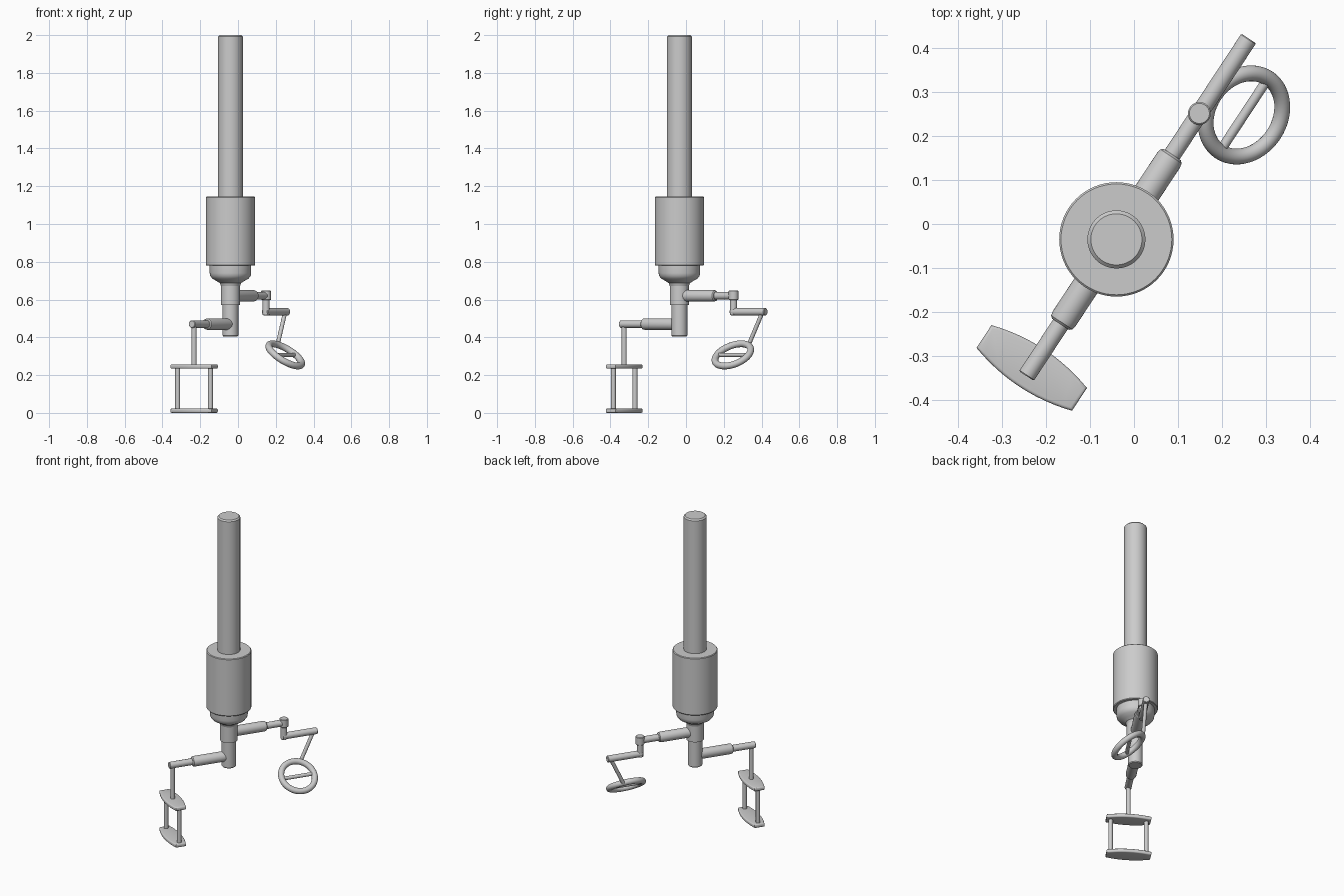
import bpy, bmesh, math
from mathutils import Vector, Matrix

if "Cube" in bpy.data.objects:
    bpy.data.objects.remove(bpy.data.objects["Cube"])

AX, AY = -0.04, -0.035                   # main axis position
D = Vector((0.55, 0.835, 0)).normalized()  # direction of both arms
Q = Vector((D.y, -D.x, 0))                 # sideways across the arms
Z = Vector((0, 0, 1))


def finish(name, bm, angle=35):
    bmesh.ops.recalc_face_normals(bm, faces=bm.faces)
    me = bpy.data.meshes.new(name)
    bm.to_mesh(me)
    bm.free()
    ob = bpy.data.objects.new(name, me)
    bpy.context.collection.objects.link(ob)
    bpy.ops.object.select_all(action='DESELECT')
    bpy.context.view_layer.objects.active = ob
    ob.select_set(True)
    bpy.ops.object.shade_smooth_by_angle(angle=math.radians(angle))
    return ob


def lathe(name, origin, direction, profile, seg=32):
    """Turn (radius, distance) pairs around an axis and cap both ends."""
    rot = direction.to_track_quat('Z', 'Y').to_matrix()
    bm = bmesh.new()
    rings = []
    for r, h in profile:
        rings.append([bm.verts.new(origin + rot @ Vector((
            r * math.cos(2 * math.pi * i / seg),
            r * math.sin(2 * math.pi * i / seg), h))) for i in range(seg)])
    for a, b in zip(rings, rings[1:]):
        for i in range(seg):
            j = (i + 1) % seg
            bm.faces.new((a[i], a[j], b[j], b[i]))
    bm.faces.new(rings[0])
    bm.faces.new(rings[-1])
    return finish(name, bm)


def rod(name, a, b, r, seg=24):
    v = b - a
    c = r * 0.12
    return lathe(name, a, v, [(r - c, 0), (r, c), (r, v.length - c), (r - c, v.length)], seg)


def on_arm(s, z):
    return Vector((AX, AY, z)) + D * s


# Shaft, housing and lower spindle
base = Vector((AX, AY, 0))
rod("shaft", base + Z * 1.13, base + Z * 2.0, 0.066, 48)
lathe("housing", base, Z, [
    (0.05, 0.67), (0.056, 0.687), (0.075, 0.699), (0.096, 0.711), (0.107, 0.725),
    (0.11, 0.74), (0.11, 0.779), (0.127, 0.779), (0.13, 0.783),
    (0.13, 1.141), (0.126, 1.145)], 64)
lathe("spindle", base, Z, [
    (0.038, 0.405), (0.042, 0.410), (0.042, 0.57), (0.051, 0.572),
    (0.051, 0.70)], 48)

# Arms with thick sleeves
sleeve = [(0.031, 0), (0.031, 0.215), (0.029, 0.226), (0.023, 0.231)]
lathe("upper_sleeve", on_arm(0, 0.62), D, sleeve)
lathe("lower_sleeve", on_arm(0, 0.47), -D, sleeve)
rod("upper_arm", on_arm(0.2, 0.62), on_arm(0.343, 0.62), 0.02)
rod("lower_arm", on_arm(-0.2, 0.47), on_arm(-0.372, 0.47), 0.02)

# Upper crank
rod("crank_knob", on_arm(0.343, 0.597), on_arm(0.343, 0.648), 0.026)
rod("crank_post", on_arm(0.343, 0.517), on_arm(0.343, 0.61), 0.019)
rod("crank_bar", on_arm(0.33, 0.535), on_arm(0.547, 0.535), 0.02)

# Tilted ring with crossbar
rod("ring_hanger", on_arm(0.525, 0.53), Vector((0.209, 0.331, 0.358)), 0.011)
centre = Vector((0.25, 0.248, 0.307))
tilt = math.radians(36)
up = -Q * math.cos(tilt) + Z * math.sin(tilt)
frame = Matrix((D, up, D.cross(up))).transposed().to_4x4()
bpy.ops.mesh.primitive_torus_add(major_radius=0.1, minor_radius=0.018,
                                 major_segments=56, minor_segments=20)
ring = bpy.context.object
ring.name = "ring"
ring.matrix_world = Matrix.Translation(centre) @ frame
bpy.ops.object.shade_smooth()
rod("ring_crossbar", centre - D * 0.098, centre + D * 0.098, 0.011)

# Lower frame: two lens shaped plates joined by posts
hub = on_arm(-0.35, 0)
rod("frame_hanger", hub + Z * 0.245, hub + Z * 0.475, 0.013)


def plate(name, z):
    bm = bmesh.new()
    n, half, thick = 12, 0.13, 0.023
    pts = []
    for side in (1, -1):
        for i in range(n + 1):
            t = side * (2 * i / n - 1)
            pts.append((half * t, -side * (0.031 + 0.02 * (1 - t * t))))
    face = bm.faces.new([bm.verts.new(hub + Q * u + D * w + Z * z) for u, w in pts])
    geo = bmesh.ops.extrude_face_region(bm, geom=[face])['geom']
    bmesh.ops.translate(bm, vec=Z * thick, verts=[g for g in geo if isinstance(g, bmesh.types.BMVert)])
    bmesh.ops.recalc_face_normals(bm, faces=bm.faces)
    rims = [e for e in bm.edges if abs(e.verts[0].co.z - e.verts[1].co.z) < 1e-5]
    bmesh.ops.bevel(bm, geom=rims, offset=0.007, segments=3, profile=0.5, affect='EDGES')
    finish(name, bm)


plate("frame_top_plate", 0.234)
plate("frame_bottom_plate", 0.0)
for side, label in ((-1, "left"), (1, "right")):
    p = hub + Q * 0.104 * side
    rod("frame_post_" + label, p + Z * 0.012, p + Z * 0.245, 0.013)
